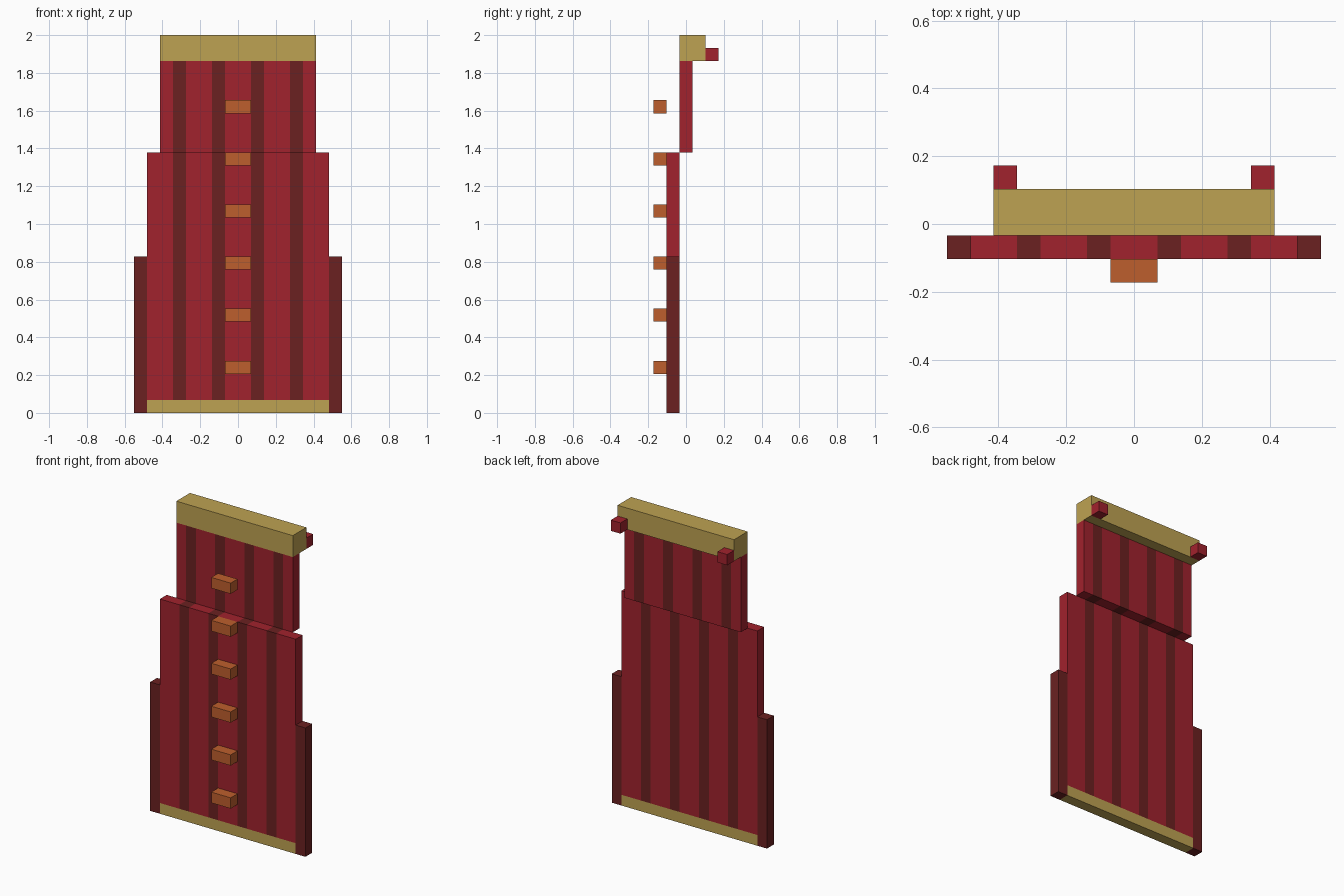
import bpy
import bmesh
from mathutils import Vector

U = 2 / 29  # one grid block; the model is 29 blocks tall

if "Cube" in bpy.data.objects:
    bpy.data.objects.remove(bpy.data.objects["Cube"], do_unlink=True)


def material(name, *rgb):
    lin = [((c / 255 + 0.055) / 1.055) ** 2.4 for c in rgb] + [1]
    m = bpy.data.materials.new(name)
    m.use_nodes = True
    m.diffuse_color = lin
    m.node_tree.nodes["Principled BSDF"].inputs["Base Color"].default_value = lin
    return m


RED = material("red cloth", 161, 34, 45)
DARK = material("dark red cloth", 107, 33, 33)
GOLD = material("gold trim", 190, 162, 82)
ORANGE = material("orange toggle", 190, 95, 45)


def box(name, x, y, z, mats, x_cuts=(), z_cuts=(), rule=None):
    """Box spanning block ranges, optionally sliced and coloured by a rule."""
    bm = bmesh.new()
    bmesh.ops.create_cube(bm, size=1)
    for v in bm.verts:
        v.co = Vector([(r[0] + r[1]) / 2 + c * (r[1] - r[0])
                       for r, c in zip((x, y, z), v.co)])
    cuts = [((c, 0, 0), (1, 0, 0)) for c in x_cuts]
    cuts += [((0, 0, c), (0, 0, 1)) for c in z_cuts]
    for point, normal in cuts:
        bmesh.ops.bisect_plane(bm, geom=bm.verts[:] + bm.edges[:] + bm.faces[:],
                               plane_co=point, plane_no=normal)
    if rule:
        for f in bm.faces:
            f.material_index = rule(f.calc_center_median())
    bmesh.ops.scale(bm, vec=(U, U, U), verts=bm.verts)
    mesh = bpy.data.meshes.new(name)
    bm.to_mesh(mesh)
    bm.free()
    for m in mats:
        mesh.materials.append(m)
    obj = bpy.data.objects.new(name, mesh)
    bpy.context.collection.objects.link(obj)
    return obj


# Every third column is a dark stripe, mirrored about the centre
STRIPE_EDGES = [s * e for e in (1, 2, 4, 5) for s in (-1, 1)]


def stripes(c):
    return 1 if 1 < abs(c.x) < 2 or 4 < abs(c.x) < 5 else 0


def stripes_and_hem(c):
    return 2 if c.z < 1 else stripes(c)


# Cloth panels
box("lower_panel", (-7, 7), (-1.5, -0.5), (0, 20), [RED, DARK, GOLD],
    STRIPE_EDGES, [1], stripes_and_hem)
box("upper_panel", (-6, 6), (-0.5, 0.5), (20, 27), [RED, DARK],
    STRIPE_EDGES, rule=stripes)

# Collar bar
box("collar", (-6, 6), (-0.5, 1.5), (27, 29), [GOLD])

# Side strips and rear collar tabs
for side, s in (("left", 1), ("right", -1)):
    box(side + "_side_strip", sorted((7 * s, 8 * s)), (-1.5, -0.5), (0, 12), [DARK])
    box(side + "_collar_tab", sorted((5 * s, 6 * s)), (1.5, 2.5), (27, 28), [RED])

# Row of toggles up the front
for i in range(6):
    z = 3 + 4 * i
    box(f"toggle_{i + 1}", (-1, 1), (-2.5, -1.5), (z, z + 1), [ORANGE])
